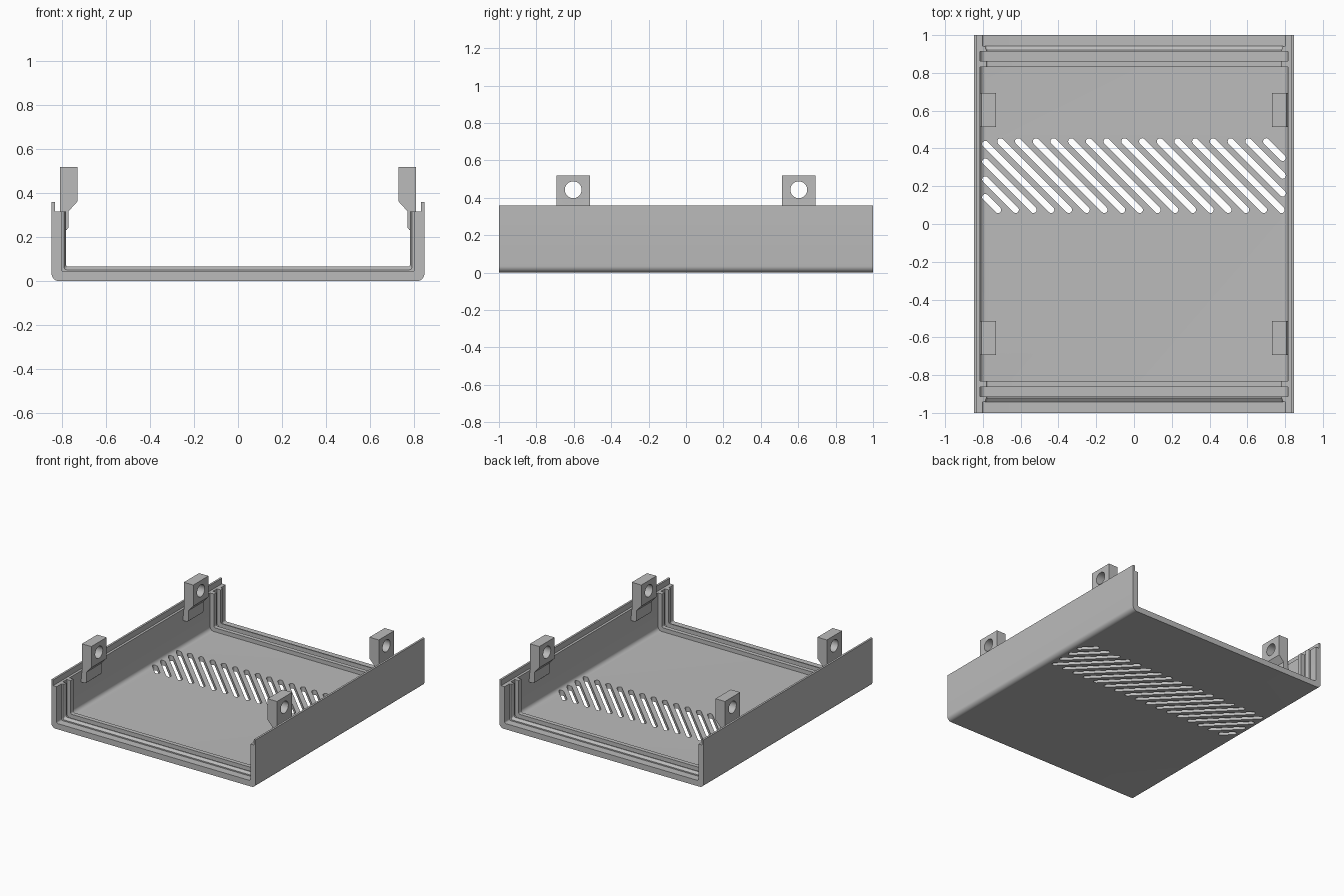
import bpy, bmesh, math
from mathutils import Vector

if "Cube" in bpy.data.objects:
    bpy.data.objects.remove(bpy.data.objects["Cube"])

grey = bpy.data.materials.new("plastic grey")
grey.diffuse_color = (0.5, 0.5, 0.5, 1)
grey.use_nodes = True
grey.node_tree.nodes["Principled BSDF"].inputs["Base Color"].default_value = grey.diffuse_color


def make_object(name, bm):
    bmesh.ops.recalc_face_normals(bm, faces=bm.faces[:])
    mesh = bpy.data.meshes.new(name)
    bm.to_mesh(mesh)
    bm.free()
    mesh.materials.append(grey)
    obj = bpy.data.objects.new(name, mesh)
    bpy.context.collection.objects.link(obj)
    return obj


def prism(bm, points, shift):
    """Extrude a closed outline along a vector."""
    a = [bm.verts.new(p) for p in points]
    b = [bm.verts.new(Vector(p) + Vector(shift)) for p in points]
    bm.faces.new(a)
    bm.faces.new(b[::-1])
    for i in range(len(a)):
        j = (i + 1) % len(a)
        bm.faces.new((a[i], b[i], b[j], a[j]))


def cut(obj, cutter):
    cutter.hide_render = True
    cutter.hide_set(True)
    mod = obj.modifiers.new("cut", 'BOOLEAN')
    mod.operation = 'DIFFERENCE'
    mod.solver = 'EXACT'
    mod.object = cutter
    bpy.context.view_layer.objects.active = obj
    obj.select_set(True)
    bpy.ops.object.modifier_apply(modifier=mod.name)
    bpy.ops.object.shade_smooth_by_angle(angle=math.radians(30))
    obj.select_set(False)
    bpy.data.objects.remove(cutter)


# U-shaped shell cross-section; inner width and floor height vary along y
OUT, TOP, SHELF = 0.847, 0.36, 0.317


def corner(x, z, r, n=8):
    """Rounded lower right corner running from the wall to the floor."""
    return [(x - r + r * math.cos(a), z + r - r * math.sin(a))
            for a in (math.pi / 2 * i / n for i in range(n + 1))]


def section(x, z, r):
    outer = corner(OUT, 0, 0.035)
    inner = corner(x, z, r)
    right = [(OUT, TOP)] + outer
    loop = right + [(-px, pz) for px, pz in reversed(right)]
    left_in = [(-0.832, TOP), (-0.832, SHELF), (-x, SHELF)] + [(-px, pz) for px, pz in inner]
    return loop + left_in + [(-px, pz) for px, pz in reversed(left_in)]


END, LIP = (0.803, 0.043, 0.012), (0.79, 0.052, 0.012)
RIM, MAIN = (0.782, 0.066, 0.012), (0.814, 0.036, 0.03)
half = [(1, END), (0.942, END), (0.942, LIP), (0.922, RIM), (0.912, RIM), (0.912, MAIN),
        (0.864, MAIN), (0.864, RIM), (0.832, RIM), (0.832, MAIN)]
stations = [(-y, s) for y, s in half] + half[::-1]

# shell with panel slots and rims at both ends
bm = bmesh.new()
rings = [[bm.verts.new((px, y, pz)) for px, pz in section(*s)] for y, s in stations]
for a, b in zip(rings, rings[1:]):
    for i in range(len(a)):
        j = (i + 1) % len(a)
        bm.faces.new((a[i], a[j], b[j], b[i]))
bm.faces.new(rings[0])
bm.faces.new(rings[-1][::-1])
bmesh.ops.remove_doubles(bm, verts=bm.verts[:], dist=1e-5)
shell = make_object("case_shell", bm)

# diagonal ventilation slots, shortened where they meet the walls
bm = bmesh.new()
R, XL, Y0, Y1 = 0.017, 0.787, 0.075, 0.437
for k in range(20):
    c = -0.645 + 0.0938 * k
    xa, xb = max(-XL, c - Y1), min(XL, c - Y0)
    outline = []
    for x, start in ((xb, -135), (xa, 45)):
        for i in range(9):
            a = math.radians(start + 180 * i / 8)
            outline.append((x + R * math.cos(a), c - x + R * math.sin(a), -0.05))
    prism(bm, outline, (0, 0, 0.2))
cut(shell, make_object("vent_cutter", bm))

# four screw tabs standing on the side walls
tab_profile = [(0.808, 0.52), (0.73, 0.52), (0.73, 0.362), (0.77, 0.318),
               (0.77, 0.245), (0.779, 0.232), (0.816, 0.232), (0.808, 0.32)]
for side, sx in (("left", -1), ("right", 1)):
    for end, yc in (("front", -0.603), ("back", 0.603)):
        bm = bmesh.new()
        prism(bm, [(sx * x, yc - 0.09, z) for x, z in tab_profile], (0, 0.18, 0))
        tab = make_object(f"{end}_{side}_screw_tab", bm)
        bm = bmesh.new()
        hole = [(sx * 0.6, yc + 0.045 * math.cos(math.tau * i / 32),
                 0.443 + 0.045 * math.sin(math.tau * i / 32)) for i in range(32)]
        prism(bm, hole, (sx * 0.4, 0, 0))
        cut(tab, make_object("hole_cutter", bm))
